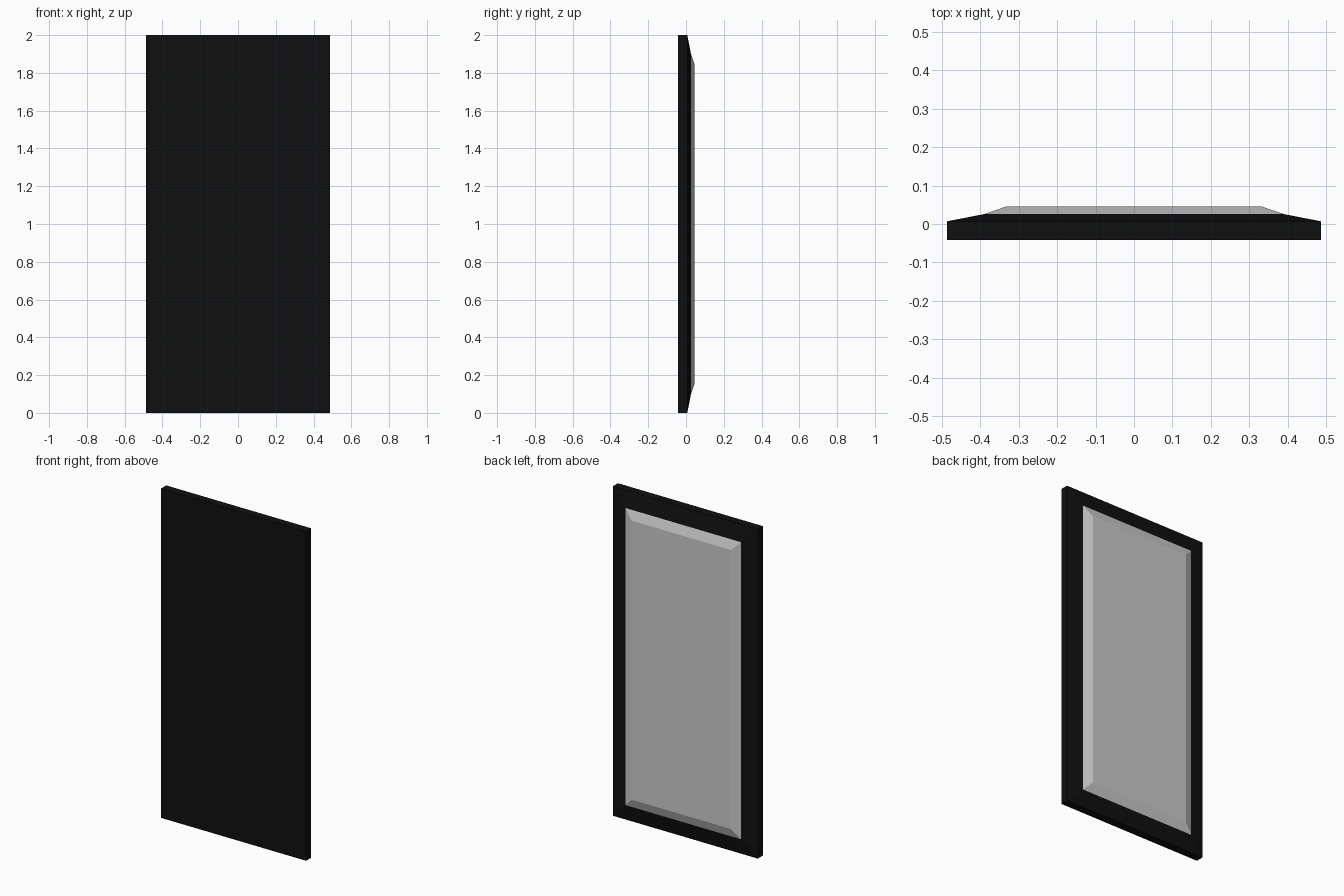
import bpy, bmesh

if "Cube" in bpy.data.objects:
    bpy.data.objects.remove(bpy.data.objects["Cube"])


def material(name, rgb):
    m = bpy.data.materials.new(name)
    m.diffuse_color = (*rgb, 1.0)
    m.use_nodes = True
    m.node_tree.nodes["Principled BSDF"].inputs["Base Color"].default_value = m.diffuse_color
    return m


def stepped_panel(name, rings, mat):
    """Solid lofted through centred rectangles: (half width, z margin, y)."""
    bm = bmesh.new()
    loops = []
    for hw, m, y in rings:
        corners = [(-hw, m), (hw, m), (hw, 2 - m), (-hw, 2 - m)]
        loops.append([bm.verts.new((x, y, z)) for x, z in corners])
    bm.faces.new(loops[0])
    bm.faces.new(loops[-1][::-1])
    for a, b in zip(loops, loops[1:]):
        for i in range(4):
            j = (i + 1) % 4
            bm.faces.new((a[i], a[j], b[j], b[i]))
    bmesh.ops.recalc_face_normals(bm, faces=bm.faces[:])
    mesh = bpy.data.meshes.new(name)
    bm.to_mesh(mesh)
    bm.free()
    mesh.materials.append(mat)
    obj = bpy.data.objects.new(name, mesh)
    bpy.context.collection.objects.link(obj)
    return obj


black = material("black", (0.005, 0.005, 0.005))
grey = material("light grey", (0.6, 0.6, 0.6))

# Black slab with a sloped border on its back
stepped_panel("frame_slab", [(0.487, 0.0, -0.042), (0.487, 0.0, 0.007),
                             (0.389, 0.098, 0.026)], black)
# Raised grey panel with bevelled edges
stepped_panel("raised_panel", [(0.389, 0.098, 0.0262), (0.334, 0.153, 0.045)], grey)
